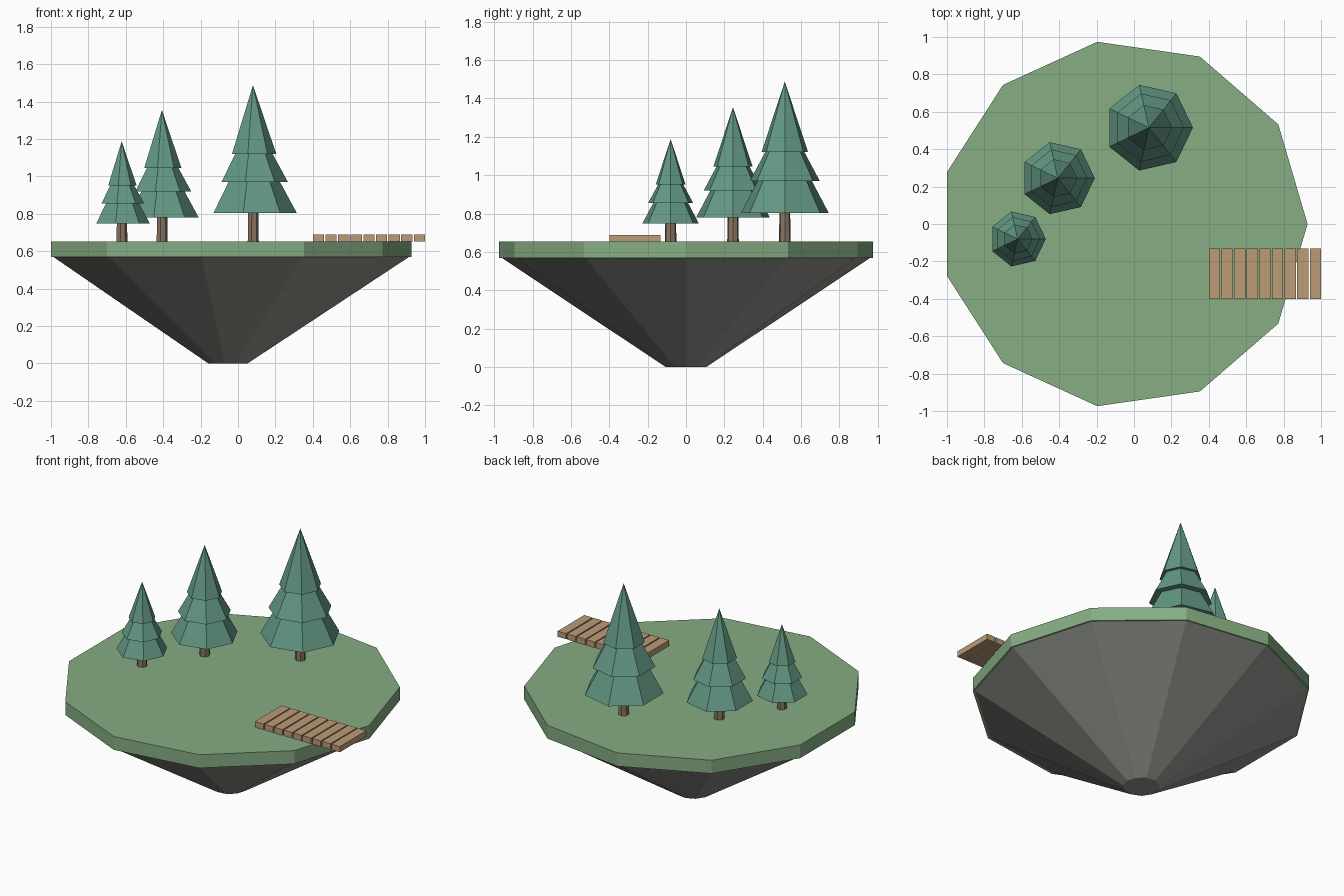
import bpy, bmesh
from math import sin, cos, tau

if "Cube" in bpy.data.objects:
    bpy.data.objects.remove(bpy.data.objects["Cube"])


def material(name, r, g, b):
    # sRGB 0-255 to linear
    lin = [((c / 255 + 0.055) / 1.055) ** 2.4 for c in (r, g, b)]
    m = bpy.data.materials.new(name)
    m.diffuse_color = (*lin, 1)
    m.use_nodes = True
    m.node_tree.nodes["Principled BSDF"].inputs["Base Color"].default_value = m.diffuse_color
    return m


GRASS = material("grass green", 134, 173, 131)
ROCK = material("rock grey", 147, 149, 141)
LEAF = material("pine green", 99, 152, 132)
BARK = material("bark brown", 139, 118, 99)
WOOD = material("plank tan", 188, 155, 118)


def finish(name, bm, mat):
    bmesh.ops.recalc_face_normals(bm, faces=bm.faces)
    me = bpy.data.meshes.new(name)
    bm.to_mesh(me)
    bm.free()
    me.materials.append(mat)
    ob = bpy.data.objects.new(name, me)
    bpy.context.collection.objects.link(ob)
    return ob


def frustum(bm, x, y, n, r0, z0, r1, z1):
    # n-sided frustum with a corner towards +x; r1 = 0 gives a pointed cone
    def ring(r, z):
        return [bm.verts.new((x + r * cos(tau * i / n), y + r * sin(tau * i / n), z))
                for i in range(n)]
    low = ring(r0, z0)
    bm.faces.new(low[::-1])
    high = ring(r1, z1) if r1 else [bm.verts.new((x, y, z1))]
    if r1:
        bm.faces.new(high)
    for i in range(n):
        j = (i + 1) % n
        bm.faces.new((low[i], low[j], high[j], high[i]) if r1 else (low[i], low[j], high[0]))


# Floating island: grass slab on a tapering rock
TOP = 0.653
CX = -0.056
bm = bmesh.new()
frustum(bm, CX, 0, 11, 0.984, 0.568, 0.984, TOP)
finish("grass_slab", bm, GRASS)
bm = bmesh.new()
frustum(bm, CX, 0, 11, 0.107, 0, 0.970, 0.569)
finish("rock_base", bm, ROCK)

# Pine trees: trunk plus three stacked tiers (radius, base, top radius, top), scaled
TIERS = [(0.235, 0.150, 0.135, 0.335),
         (0.187, 0.317, 0.095, 0.485),
         (0.124, 0.468, 0, 0.835)]
TREES = [(0.080, 0.515, 1.0), (-0.407, 0.245, 0.84), (-0.622, -0.080, 0.64)]
for k, (x, y, s) in enumerate(TREES, 1):
    bm = bmesh.new()
    frustum(bm, x, y, 7, 0.031, TOP, 0.028, TOP + 0.2 * s)
    finish(f"trunk_{k}", bm, BARK)
    bm = bmesh.new()
    for r0, z0, r1, z1 in TIERS:
        frustum(bm, x, y, 7, r0 * s, TOP + z0 * s, r1 * s, TOP + z1 * s)
    finish(f"pine_foliage_{k}", bm, LEAF)

# Dock: nine planks reaching over the edge
for i in range(9):
    bm = bmesh.new()
    bmesh.ops.create_cube(bm, size=1)
    bmesh.ops.scale(bm, vec=(0.06, 0.268, 0.036), verts=bm.verts)
    bmesh.ops.translate(bm, vec=(0.43 + 0.0675 * i, -0.266, TOP + 0.018), verts=bm.verts)
    finish(f"dock_plank_{i + 1}", bm, WOOD)
